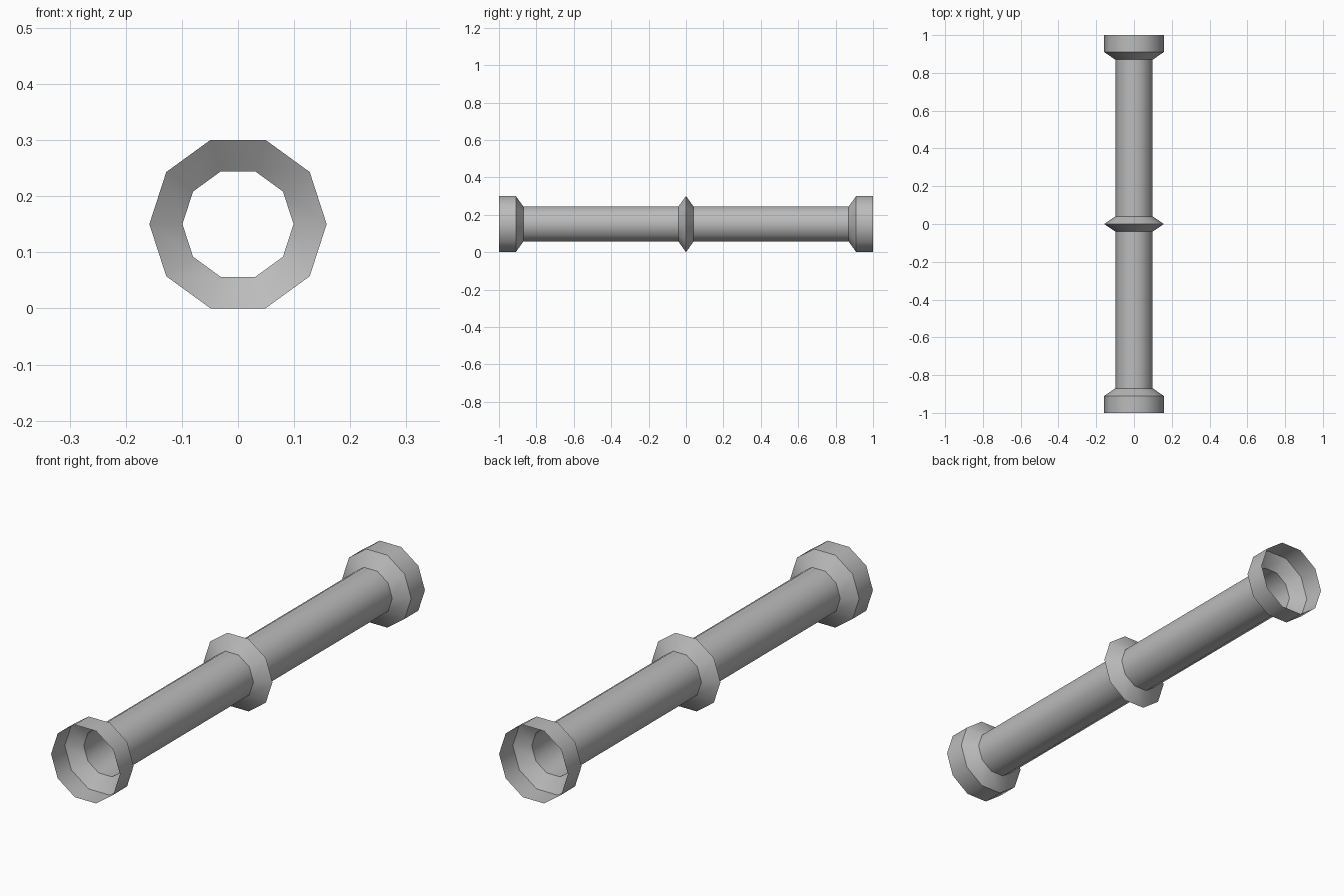
import bpy, bmesh
from math import cos, sin, pi, radians

SIDES = 10
PIPE_R, RIM_R = 0.099, 0.158
AXIS_Z = RIM_R * sin(2 * pi / 5)   # flat side of the rims rests on the ground

cube = bpy.data.objects.get("Cube")
if cube:
    bpy.data.objects.remove(cube, do_unlink=True)

grey = bpy.data.materials.new("plain grey")
grey.use_nodes = True
grey.diffuse_color = (0.5, 0.5, 0.5, 1)
grey.node_tree.nodes["Principled BSDF"].inputs["Base Color"].default_value = (0.5, 0.5, 0.5, 1)


def sleeve(name, profile):
    """Open thin-walled sleeve along y from (y, radius) points, y ascending."""
    bm = bmesh.new()
    rings = []
    for y, r in profile:
        rings.append([bm.verts.new((r * cos(2 * pi * i / SIDES), y,
                                    AXIS_Z + r * sin(2 * pi * i / SIDES)))
                      for i in range(SIDES)])
    for a, b in zip(rings, rings[1:]):
        for i in range(SIDES):
            j = (i + 1) % SIDES
            bm.faces.new((a[i], b[i], b[j], a[j]))
    mesh = bpy.data.meshes.new(name)
    bm.to_mesh(mesh)
    bm.free()
    mesh.materials.append(grey)
    obj = bpy.data.objects.new(name, mesh)
    bpy.context.collection.objects.link(obj)
    bpy.ops.object.select_all(action='DESELECT')
    obj.select_set(True)
    bpy.context.view_layer.objects.active = obj
    bpy.ops.object.shade_smooth_by_angle(angle=radians(40))


# Flared sockets and pipe lengths, mirrored about the middle
socket = [(-1, RIM_R), (-0.91, RIM_R), (-0.87, PIPE_R)]
pipe = [(-0.87, PIPE_R), (-0.04, PIPE_R)]
for part, profile in (("socket", socket), ("pipe", pipe)):
    sleeve("front_" + part, profile)
    sleeve("back_" + part, [(-y, r) for y, r in reversed(profile)])

# Ridged collar joining the two lengths
sleeve("middle_collar", [(-0.04, PIPE_R), (0, RIM_R), (0.04, PIPE_R)])
